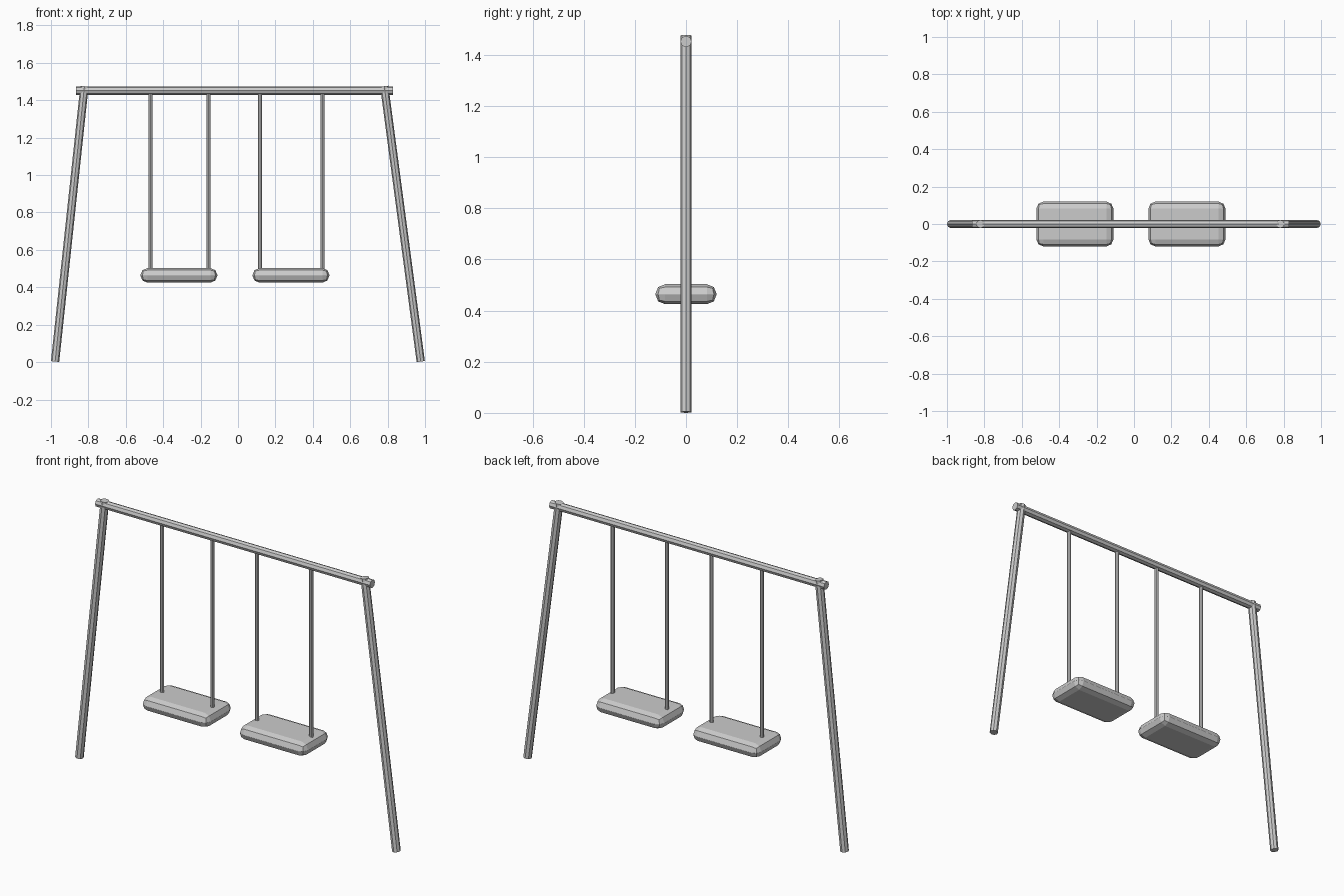
import bpy
from mathutils import Vector

if "Cube" in bpy.data.objects:
    bpy.data.objects.remove(bpy.data.objects["Cube"])


def rod(name, start, end, radius, sides):
    """Straight faceted rod between two points."""
    a, b = Vector(start), Vector(end)
    bpy.ops.mesh.primitive_cylinder_add(
        vertices=sides, radius=radius, depth=(b - a).length, location=(a + b) / 2)
    o = bpy.context.object
    o.name = name
    o.rotation_mode = 'QUATERNION'
    o.rotation_quaternion = Vector((0, 0, 1)).rotation_difference(b - a)
    return o


def seat(name, x):
    """Board with fully rounded two-segment edges."""
    bpy.ops.mesh.primitive_cube_add(size=1, location=(x, 0, 0.464))
    o = bpy.context.object
    o.name = name
    o.scale = (0.412, 0.24, 0.078)
    bpy.ops.object.transform_apply(location=False, rotation=False, scale=True)
    m = o.modifiers.new("rounding", 'BEVEL')
    m.width, m.segments = 0.038, 2
    m.limit_method = 'NONE'


# frame: top bar and two splayed legs
rod("top_bar", (-0.866, 0, 1.452), (0.829, 0, 1.452), 0.0225, 8)
rod("left_leg", (-0.978, 0, 0.003), (-0.821, 0, 1.475), 0.0222, 8)
rod("right_leg", (0.977, 0, 0.003), (0.782, 0, 1.475), 0.0222, 8)

# seats with their pairs of hanging rods
for side, x, hangers in (("left", -0.316, (-0.468, -0.158)),
                         ("right", 0.283, (0.118, 0.452))):
    seat(side + "_seat", x)
    for i, hx in enumerate(hangers):
        rod(f"{side}_hanger_{i + 1}", (hx, 0, 0.47), (hx, 0, 1.45), 0.0105, 8)
